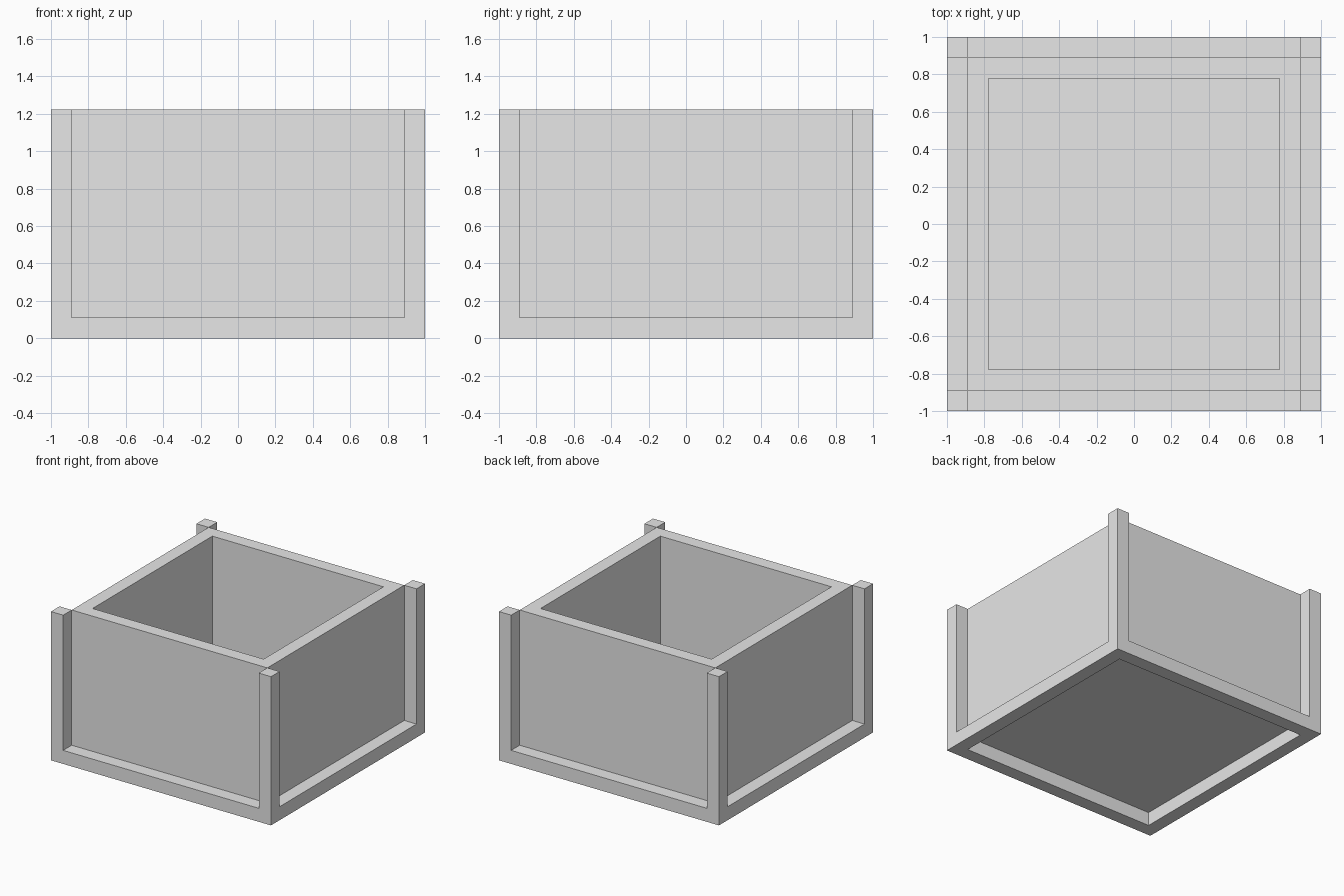
import bpy
import bmesh

if "Cube" in bpy.data.objects:
    bpy.data.objects.remove(bpy.data.objects["Cube"])

U = 1 / 9           # thickness of every post, rail and wall
HEIGHT = 11 * U

grey = bpy.data.materials.new("plain_grey")
grey.use_nodes = True
colour = (0.8, 0.8, 0.8, 1)
grey.diffuse_color = colour
grey.node_tree.nodes["Principled BSDF"].inputs["Base Color"].default_value = colour


def extrude_up(bm, faces, height):
    """Raise faces straight up and return the new top faces."""
    result = bmesh.ops.extrude_face_region(bm, geom=faces)["geom"]
    verts = [g for g in result if isinstance(g, bmesh.types.BMVert)]
    bmesh.ops.translate(bm, verts=verts, vec=(0, 0, height))
    return [g for g in result if isinstance(g, bmesh.types.BMFace)]


def square_tiles(bm, outer, z):
    """Three by three flat tiles with a border one unit wide."""
    lines = (-outer, U - outer, outer - U, outer)
    grid = [[bm.verts.new((x, y, z)) for x in lines] for y in lines]
    tiles = {}
    for j in range(3):
        for i in range(3):
            tiles[i, j] = bm.faces.new((grid[j][i], grid[j][i + 1],
                                        grid[j + 1][i + 1], grid[j + 1][i]))
    return tiles


def finish(bm, name):
    bmesh.ops.recalc_face_normals(bm, faces=bm.faces)
    # Merge the coplanar tiles into clean panels
    bmesh.ops.dissolve_limit(bm, angle_limit=0.01, verts=bm.verts, edges=bm.edges)
    mesh = bpy.data.meshes.new(name)
    bm.to_mesh(mesh)
    bm.free()
    mesh.materials.append(grey)
    bpy.context.collection.objects.link(bpy.data.objects.new(name, mesh))


# Outer frame: open base ring with a post at each corner
bm = bmesh.new()
tiles = square_tiles(bm, 1, 0)
bm.faces.remove(tiles.pop((1, 1)))
ring_top = extrude_up(bm, list(tiles.values()), U)
corners = [f for f in ring_top
           if all(abs(c) > 1 - U for c in f.calc_center_median()[:2])]
extrude_up(bm, corners, HEIGHT - U)
# Close the underside where the extrusion left it open
if not any(f.calc_center_median().z < 0.001 for f in bm.faces):
    square = square_tiles(bm, 1, 0)
    bm.faces.remove(square.pop((1, 1)))
    bmesh.ops.remove_doubles(bm, verts=bm.verts, dist=0.0001)
finish(bm, "corner_post_frame")

# Inner box: floor one unit thick with four walls, open at the top
bm = bmesh.new()
tiles = square_tiles(bm, 1 - U, U)
floor_top = extrude_up(bm, list(tiles.values()), U)
border = [f for f in floor_top
          if max(abs(c) for c in f.calc_center_median()[:2]) > 0.5]
extrude_up(bm, border, HEIGHT - 2 * U)
if not any(f.calc_center_median().z < U + 0.001 for f in bm.faces):
    square_tiles(bm, 1 - U, U)
    bmesh.ops.remove_doubles(bm, verts=bm.verts, dist=0.0001)
finish(bm, "inner_box")
